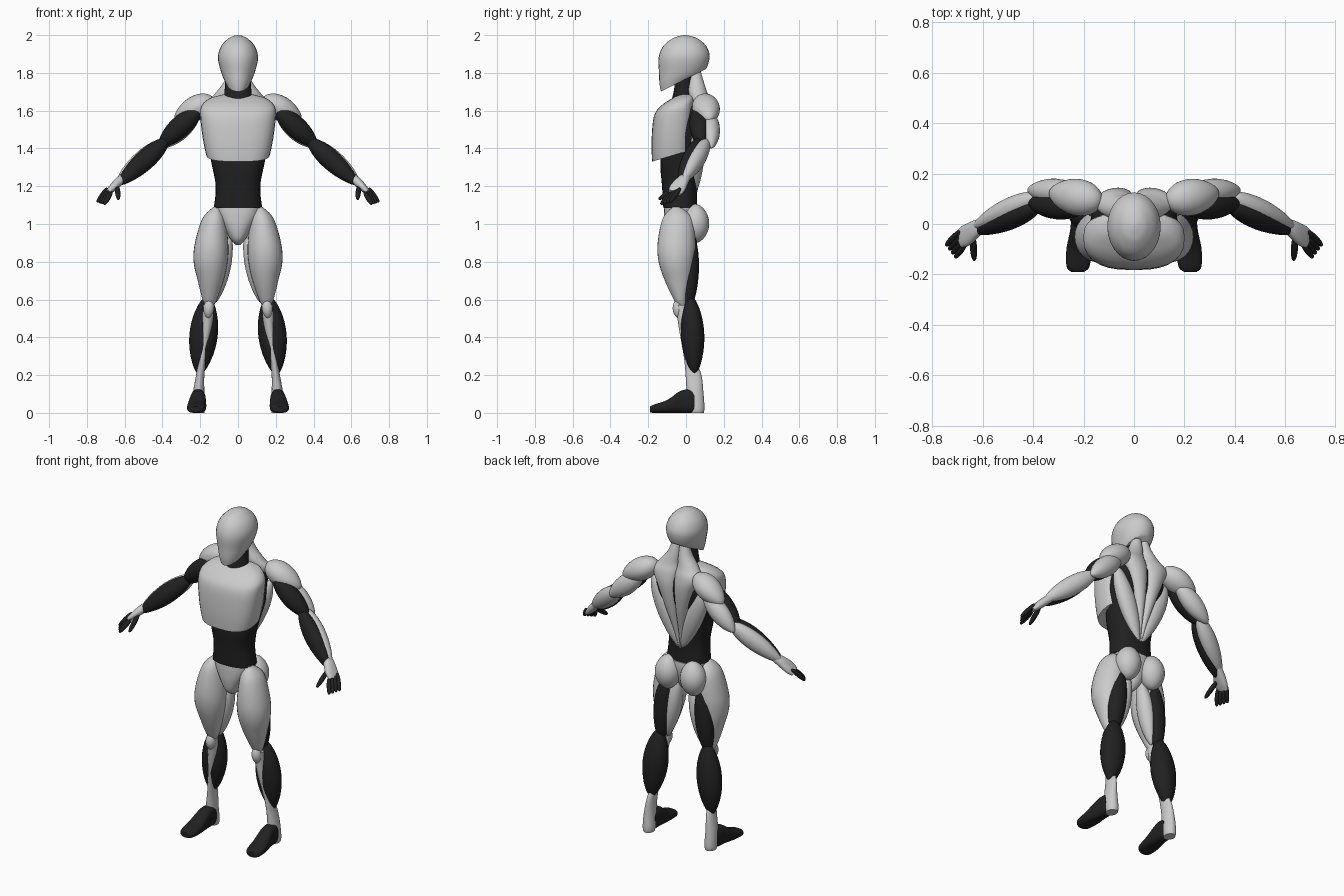
import bpy, bmesh
from math import pi, sin, cos, radians, copysign
from mathutils import Vector

default_cube = bpy.data.objects.get("Cube")
if default_cube:
    bpy.data.objects.remove(default_cube)

X, Y, Z = Vector((1, 0, 0)), Vector((0, 1, 0)), Vector((0, 0, 1))
SEGMENTS = 28


def make_material(name, value, roughness):
    material = bpy.data.materials.new(name)
    material.use_nodes = True
    colour = (value, value, value, 1)
    material.diffuse_color = colour
    shader = material.node_tree.nodes["Principled BSDF"]
    shader.inputs["Base Color"].default_value = colour
    shader.inputs["Roughness"].default_value = roughness
    return material


GREY = make_material("light grey shell", .6, .5)
BLACK = make_material("black rubber", .015, .6)


def spline(stations, steps=5):
    """Smooth a list of stations with a Catmull-Rom curve."""
    rows = [Vector(row) for row in stations]
    padded = [rows[0]] + rows + [rows[-1]]
    result = []
    for a, b, c, d in zip(padded, padded[1:], padded[2:], padded[3:]):
        for step in range(steps):
            t = step / steps
            result.append(b + (c - a) * (t / 2) + (a * 2 - b * 5 + c * 4 - d) * (t * t / 2)
                          + (b * 3 - a - c * 3 + d) * (t ** 3 / 2))
    return result + [rows[-1]]


def skin(name, rings, material, ref=X, axis=None, power=2, cut=None, side=1):
    """Skin rounded rings, each given as x, y, z, first radius, second radius."""
    bm = bmesh.new()
    loops = []
    for i, ring in enumerate(rings):
        before, after = rings[max(i - 1, 0)], rings[min(i + 1, len(rings) - 1)]
        along = axis or (Vector(after[:3]) - Vector(before[:3])).normalized()
        across = (ref - along * ref.dot(along)).normalized()
        other = along.cross(across)
        loop = []
        for k in range(SEGMENTS):
            angle = 2 * pi * k / SEGMENTS
            u, v = (copysign(abs(f) ** (2 / power), f) for f in (cos(angle), sin(angle)))
            point = (Vector(ring[:3]) + across * (u * max(ring[3], .001))
                     + other * (v * max(ring[4], .001)))
            loop.append(bm.verts.new((point.x * side, point.y, point.z)))
        loops.append(loop)
    for low, high in zip(loops, loops[1:]):
        for k in range(SEGMENTS):
            n = (k + 1) % SEGMENTS
            bm.faces.new((low[k], low[n], high[n], high[k]))
    bm.faces.new(loops[0])
    bm.faces.new(loops[-1])
    if cut:
        geometry = bm.verts[:] + bm.edges[:] + bm.faces[:]
        sliced = bmesh.ops.bisect_plane(bm, geom=geometry, plane_co=cut[0],
                                        plane_no=cut[1], clear_inner=True)
        edges = [e for e in sliced["geom_cut"] if isinstance(e, bmesh.types.BMEdge)]
        bmesh.ops.contextual_create(bm, geom=edges)
    bmesh.ops.recalc_face_normals(bm, faces=bm.faces[:])
    mesh = bpy.data.meshes.new(name)
    bm.to_mesh(mesh)
    bm.free()
    mesh.materials.append(material)
    mesh.shade_smooth()
    mesh.set_sharp_from_angle(angle=radians(40))
    bpy.context.collection.objects.link(bpy.data.objects.new(name, mesh))


def pair(name, rings, material, **options):
    for label, side in (("left_", 1), ("right_", -1)):
        skin(label + name, rings, material, side=side, **options)


def muscle(name, start, end, wide, deep, material, lean=1, fullness=.6, **options):
    """Paired spindle; lean under one moves the belly towards the start."""
    a, b = Vector(start), Vector(end)
    rings = []
    for i in range(21):
        t = (1 - cos(pi * i / 20)) / 2
        swell = max(sin(pi * t ** lean), 0) ** fullness
        rings.append((*a.lerp(b, t), wide * swell, deep * swell))
    pair(name, rings, material, **options)


def trunk(rows):
    """Centred rings from rows of y, z, half width, half depth."""
    return spline([(0, *row) for row in rows])


# Head and neck
skin("head_shell", trunk([
    (-.085, 1.69, .038, .045), (-.066, 1.74, .062, .074), (-.025, 1.8, .088, .118),
    (-.01, 1.88, .106, .135), (-.007, 1.94, .09, .115), (-.005, 1.98, .054, .07),
    (-.005, 1.995, .025, .03), (-.005, 2, .002, .002)]),
    GREY, axis=Z, cut=((0, -.12, 1.708), (0, -.5, 1)))
skin("neck", trunk([
    (-.02, 1.62, .07, .07), (-.015, 1.68, .073, .055), (-.01, 1.74, .068, .05),
    (0, 1.84, .065, .055)]), BLACK, axis=Z)

# Torso
skin("torso_core", trunk([
    (-.03, 1.085, .128, .09), (-.035, 1.2, .118, .092), (-.035, 1.33, .142, .1),
    (0, 1.48, .172, .11), (.03, 1.6, .16, .085), (.03, 1.65, .1, .05)]),
    BLACK, axis=Z, power=2.4)
skin("chest_plate", trunk([
    (-.075, 1.29, .13, .098), (-.075, 1.34, .161, .105), (-.07, 1.45, .186, .112),
    (-.06, 1.57, .2, .11), (-.043, 1.625, .194, .09), (-.012, 1.665, .15, .062),
    (.005, 1.685, .08, .04)]),
    GREY, axis=Z, power=2.7, cut=((0, -.18, 1.33), (0, -.3, 1)))
pair("back_plate", spline([
    (.025, .05, 1.82, .025, .025), (.036, .055, 1.75, .04, .04),
    (.06, .065, 1.69, .062, .05), (.075, .085, 1.64, .08, .052),
    (.058, .098, 1.56, .06, .045), (.035, .085, 1.42, .036, .035),
    (.016, .063, 1.28, .017, .02), (.004, .052, 1.17, .004, .008)]), GREY, axis=Z)
muscle("side_back_muscle", (.175, .06, 1.58), (.01, .05, 1.17), .055, .045, GREY,
       lean=.8)

# Pelvis
skin("pelvis", trunk([
    (-.025, 1.085, .122, .09), (-.025, 1.04, .11, .092), (-.03, .98, .075, .085),
    (-.035, .92, .04, .065), (-.035, .89, .012, .03)]), GREY, axis=Z, power=2.3)
muscle("buttock", (.08, .05, 1.105), (.09, .05, .9), .075, .073, GREY, fullness=.5)

# Legs
pair("thigh", spline([
    (.115, -.05, 1.09, .015, .02), (.128, -.045, 1.03, .06, .078),
    (.14, -.05, .9, .088, .1), (.145, -.05, .8, .09, .095),
    (.145, -.04, .7, .068, .072), (.15, -.03, .6, .038, .035),
    (.15, -.02, .56, .018, .02)]), GREY, axis=Z)
muscle("inner_thigh", (.045, 0, .97), (.125, 0, .58), .047, .05, GREY)
muscle("hamstring", (.12, .03, .97), (.16, .015, .54), .055, .046, BLACK)
muscle("kneecap", (.152, -.045, .605), (.158, -.04, .5), .028, .028, GREY)
muscle("calf", (.16, .025, .62), (.205, .045, .2), .075, .062, BLACK, lean=.95)
pair("shin", spline([
    (.155, -.025, .57, .03, .03), (.165, -.005, .45, .027, .033),
    (.187, .018, .3, .02, .03), (.2, .04, .2, .022, .042),
    (.208, .048, .11, .03, .044), (.208, .058, .03, .034, .04),
    (.208, .058, 0, .03, .036)]), GREY, axis=Z)
pair("foot", spline([
    (.224, -.19, .018, .024, .015), (.222, -.17, .022, .045, .022),
    (.218, -.1, .034, .05, .034), (.212, -.03, .058, .042, .058),
    (.21, .02, .062, .038, .062), (.208, .045, .06, .034, .058)]),
    BLACK, axis=Y, power=2.7)

# Arms
muscle("shoulder_cap", (.13, .09, 1.665), (.335, .125, 1.55), .073, .066, GREY,
       ref=Y, lean=.85, fullness=.55)
muscle("biceps", (.19, .06, 1.62), (.42, .085, 1.41), .054, .057, BLACK, ref=Y)
muscle("triceps", (.2, .12, 1.6), (.42, .135, 1.405), .052, .057, GREY, ref=Y)
muscle("forearm_front", (.37, .075, 1.45), (.64, -.035, 1.205), .047, .054, BLACK,
       ref=Y, lean=.85)
muscle("forearm_back", (.37, .115, 1.445), (.64, -.015, 1.225), .047, .054, GREY,
       ref=Y, lean=.85)

# Hands
pair("palm", spline([
    (.595, .005, 1.255, .022, .02), (.63, -.02, 1.225, .034, .024),
    (.665, -.045, 1.19, .042, .02), (.69, -.06, 1.165, .036, .013)]),
    GREY, ref=Y, power=2.4)
for index, finger in enumerate(("little", "ring", "middle", "index")):
    base = Vector((.692, -.03, 1.19)) + Vector((-.008, -.016, -.006)) * index
    tip = Vector((.745, -.085, 1.115)) + Vector((-.012, -.016, -.004)) * index
    muscle(finger + "_finger", base, tip, .013, .013, BLACK, ref=Y, fullness=.3)
muscle("thumb", (.64, -.04, 1.205), (.633, -.145, 1.13), .014, .014, BLACK,
       fullness=.35)
